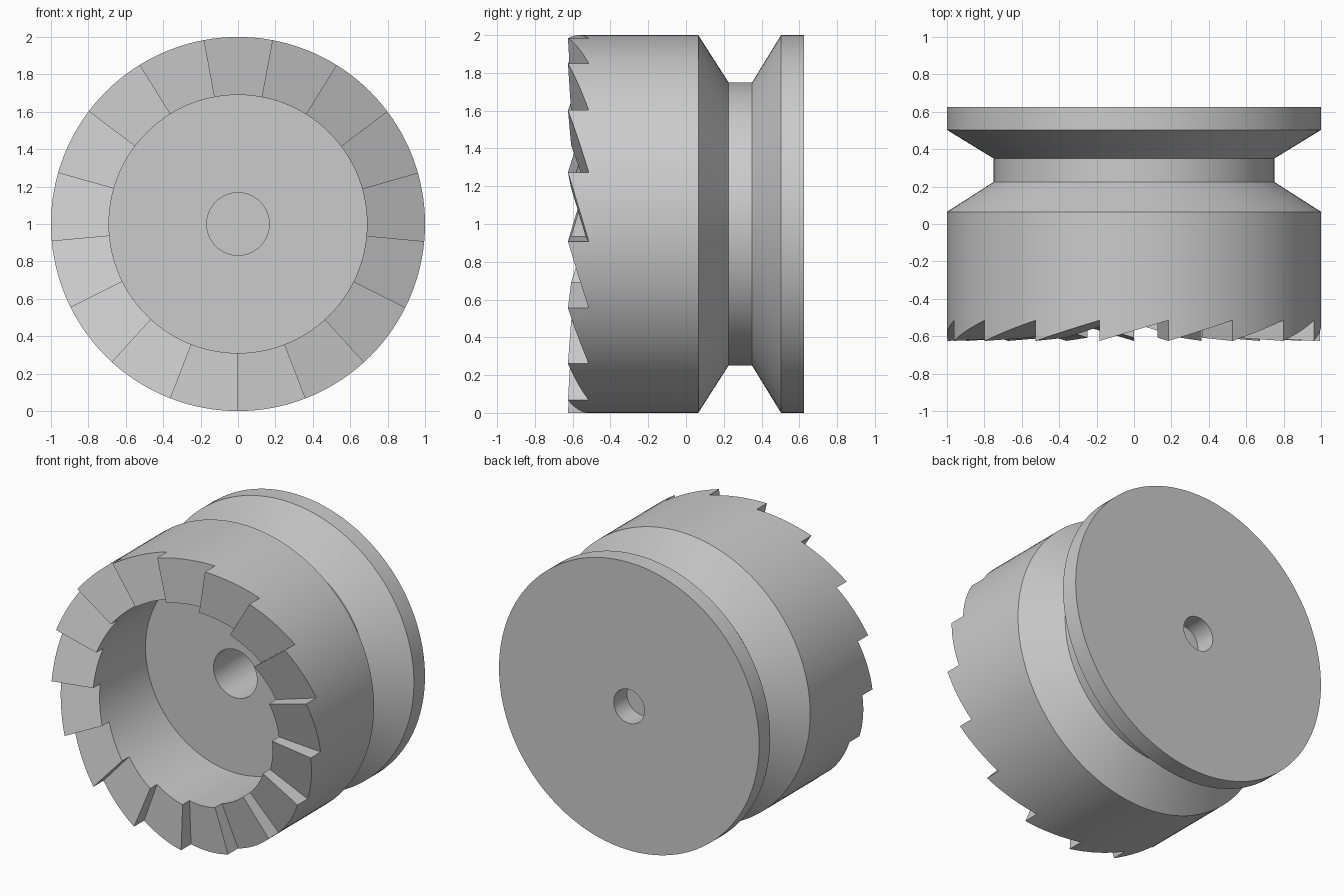
import bpy, bmesh
from math import sin, cos, pi, radians

cube = bpy.data.objects.get("Cube")
if cube:
    bpy.data.objects.remove(cube, do_unlink=True)

TEETH = 17
STEPS = 8                      # segments per tooth
SEGS = TEETH * STEPS
R_OUT, R_IN = 1.0, 0.69
MID, AMP = -0.57, 0.055        # tooth mid plane and half height at the rim
HALF = pi / TEETH


def point(r, angle, y):
    return (r * cos(angle), y, 1 + r * sin(angle))


def root(r):
    return MID + AMP * r


def flank(r, phi):
    return MID - AMP * r * sin(phi) / sin(HALF)


def lathe(bm, profile):
    # Revolve (radius, y) points around the y axis
    rings = [[bm.verts.new(point(r, 2 * pi * i / SEGS - pi / 2, y)) for i in range(SEGS)]
             for r, y in profile]
    for a, b in zip(rings, rings[1:]):
        for i in range(SEGS):
            j = (i + 1) % SEGS
            bm.faces.new((a[i], a[j], b[j], b[i]))


def wall(bm, top, r, angles):
    # Side of a tooth from its sloped edge down to the root level
    base = [bm.verts.new(point(r, a, root(r))) for a in angles]
    for i in range(STEPS):
        bm.faces.new((top[i], top[i + 1], base[i + 1], base[i]))
    return base[-1]


bm = bmesh.new()

# Body outside, V groove, back face and blind back hole
lathe(bm, [(R_OUT, root(R_OUT)), (R_OUT, 0.065), (0.75, 0.225), (0.75, 0.35),
           (R_OUT, 0.503), (R_OUT, 0.625), (0.118, 0.625), (0.118, 0.48), (0, 0.48)])

# Front pocket and its blind centre hole
lathe(bm, [(R_IN, root(R_IN)), (R_IN, -0.03), (0.167, -0.03), (0.167, 0.4), (0, 0.4)])

# Ring of saw teeth with flat sloped flanks and upright steps
for t in range(TEETH):
    start = -pi / 2 + 2 * HALF * t
    phis = [-HALF + 2 * HALF * k / STEPS for k in range(STEPS + 1)]
    angles = [start + HALF + p for p in phis]
    outer, inner = ([bm.verts.new(point(r, a, flank(r, p))) for a, p in zip(angles, phis)]
                    for r in (R_OUT, R_IN))
    bm.faces.new(outer + inner[::-1])
    foot_out = wall(bm, outer, R_OUT, angles)
    foot_in = wall(bm, inner, R_IN, angles)
    bm.faces.new((outer[-1], inner[-1], foot_in, foot_out))

bmesh.ops.remove_doubles(bm, verts=bm.verts, dist=1e-4)
bmesh.ops.recalc_face_normals(bm, faces=bm.faces)
mesh = bpy.data.meshes.new("toothed_coupling")
bm.to_mesh(mesh)
bm.free()

# Plain grey metal
grey = bpy.data.materials.new("grey_metal")
grey.use_nodes = True
colour = (0.6, 0.6, 0.6, 1)
grey.diffuse_color = colour
grey.node_tree.nodes["Principled BSDF"].inputs["Base Color"].default_value = colour
mesh.materials.append(grey)

body = bpy.data.objects.new("toothed_coupling", mesh)
bpy.context.collection.objects.link(body)
bpy.context.view_layer.objects.active = body
body.select_set(True)
bpy.ops.object.shade_smooth_by_angle(angle=radians(25))
